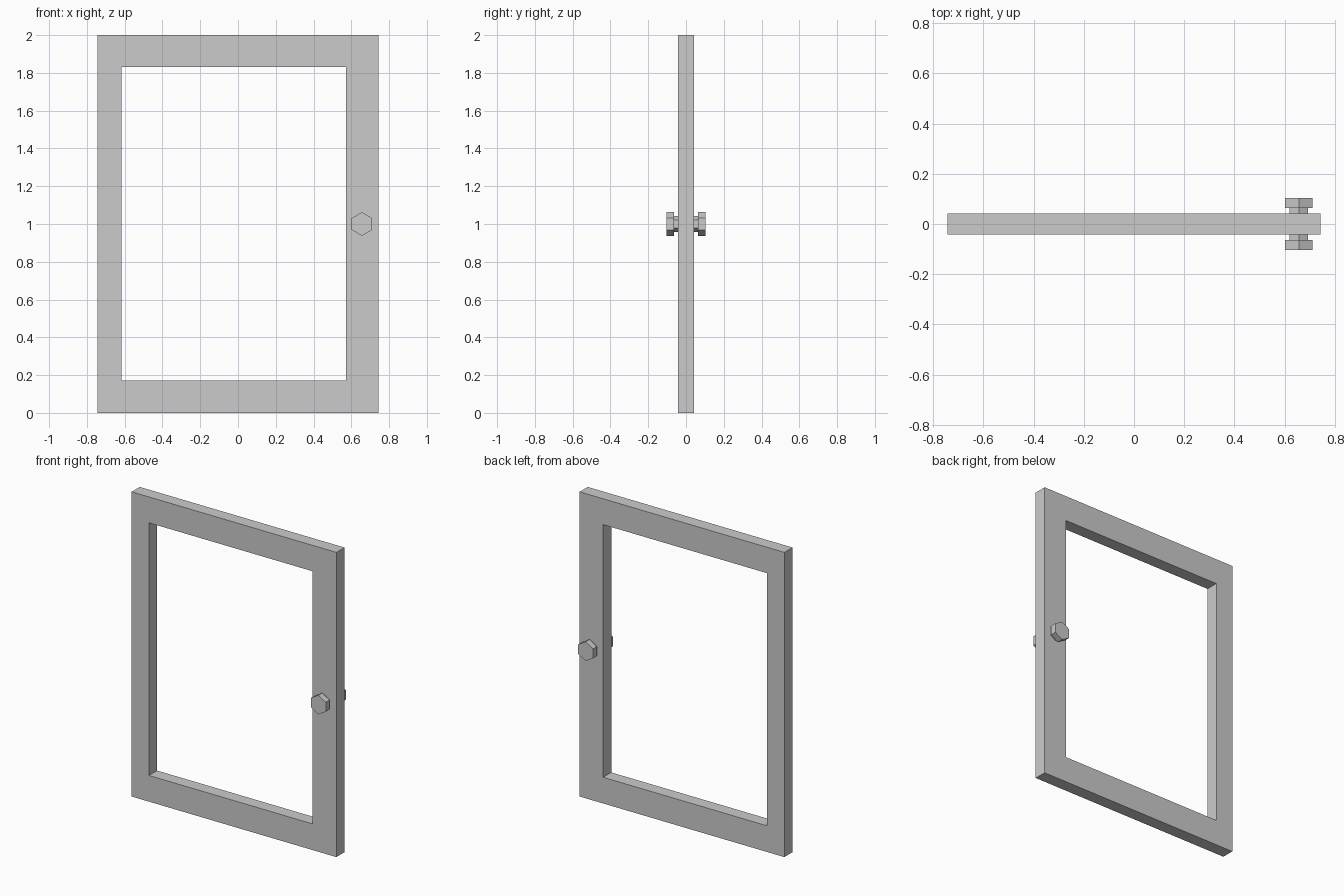
import bpy, bmesh, math

if "Cube" in bpy.data.objects:
    bpy.data.objects.remove(bpy.data.objects["Cube"])

HALF_W, HEIGHT, HALF_T = 0.743, 2.0, 0.042
KNOB_X, KNOB_Z = 0.656, 1.0


def finish(name, bm):
    bmesh.ops.recalc_face_normals(bm, faces=bm.faces)
    mesh = bpy.data.meshes.new(name)
    bm.to_mesh(mesh)
    bm.free()
    obj = bpy.data.objects.new(name, mesh)
    bpy.context.collection.objects.link(obj)
    return obj


def rectangle(bm, x0, x1, z0, z1, y):
    return [bm.verts.new((x, y, z)) for x, z in ((x0, z0), (x1, z0), (x1, z1), (x0, z1))]


def hex_prism(name, radius, y0, y1):
    # Six-sided prism along y with a corner pointing up
    bm = bmesh.new()
    ring = [bm.verts.new((KNOB_X + radius * math.sin(a), y0, KNOB_Z + radius * math.cos(a)))
            for a in (math.tau * i / 6 for i in range(6))]
    face = bm.faces.new(ring)
    ext = bmesh.ops.extrude_face_region(bm, geom=[face], use_keep_orig=True)
    verts = [g for g in ext["geom"] if isinstance(g, bmesh.types.BMVert)]
    bmesh.ops.translate(bm, verts=verts, vec=(0, y1 - y0, 0))
    return finish(name, bm)


# Door frame: rectangular ring, wider on the knob side, extruded through its thickness
bm = bmesh.new()
outer = rectangle(bm, -HALF_W, HALF_W, 0, HEIGHT, -HALF_T)
inner = rectangle(bm, -0.617, 0.572, 0.172, 1.83, -HALF_T)
front = [bm.faces.new((outer[i], outer[(i + 1) % 4], inner[(i + 1) % 4], inner[i]))
         for i in range(4)]
ext = bmesh.ops.extrude_face_region(bm, geom=front, use_keep_orig=True)
verts = [g for g in ext["geom"] if isinstance(g, bmesh.types.BMVert)]
bmesh.ops.translate(bm, verts=verts, vec=(0, 2 * HALF_T, 0))
finish("door_frame", bm)

# Stem and knob on each side of the door
for side, s in (("front", -1), ("back", 1)):
    hex_prism(side + "_knob_stem", 0.043, s * HALF_T, s * 0.064)
    hex_prism(side + "_knob", 0.0625, s * 0.064, s * 0.104)
